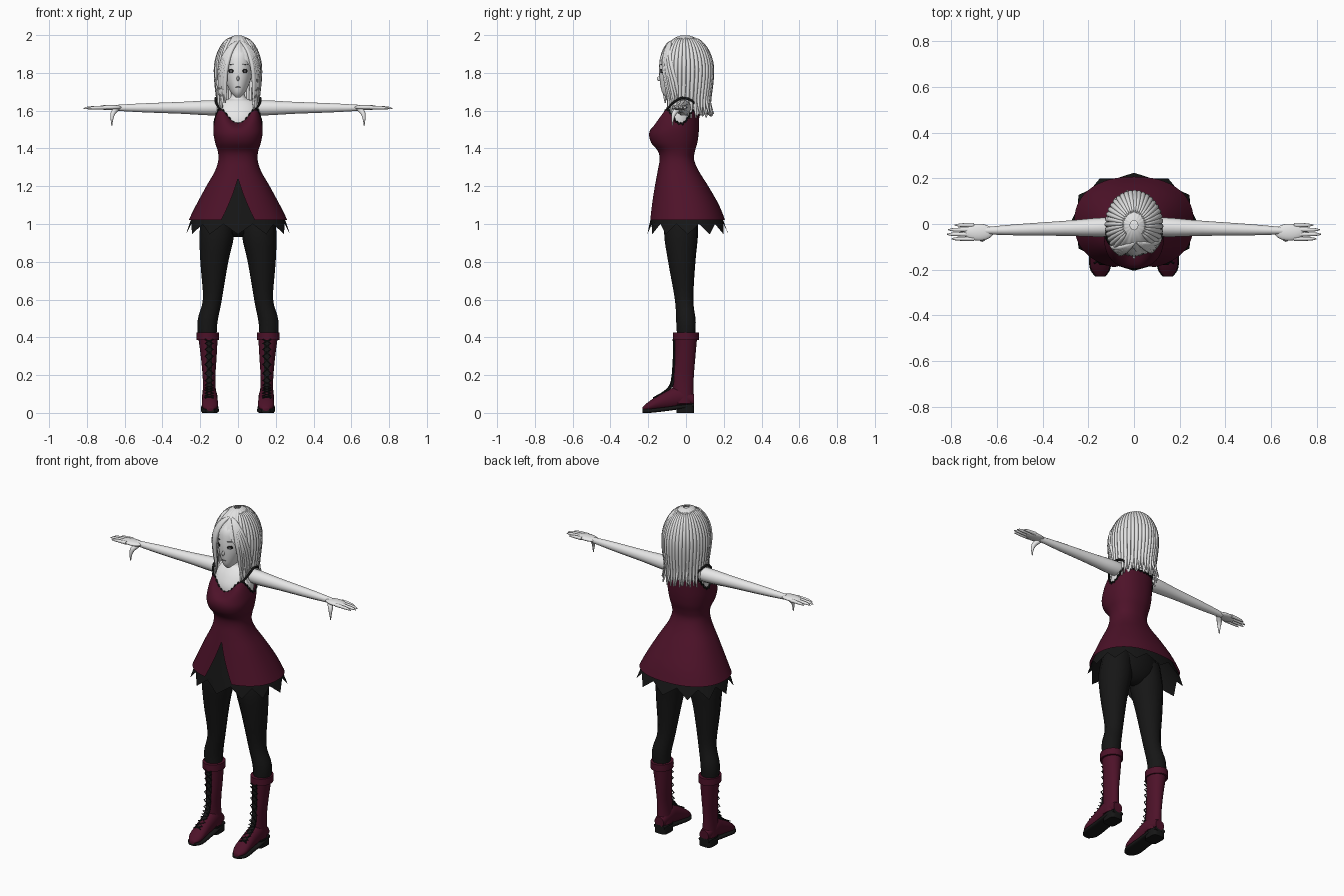
import bpy, bmesh, random
from math import sin, cos, pi, copysign, radians, sqrt

random.seed(4)
if "Cube" in bpy.data.objects:
    bpy.data.objects.remove(bpy.data.objects["Cube"])


def material(name, *colour):
    made = bpy.data.materials.new(name)
    made.use_nodes = True
    made.diffuse_color = (*colour, 1)
    made.node_tree.nodes["Principled BSDF"].inputs["Base Color"].default_value = (*colour, 1)
    return made


skin = material("pale skin", .8, .8, .8)
silver = material("silver hair", .76, .76, .76)
wine = material("dark wine cloth", .075, .006, .022)
black = material("black cloth", .008, .008, .008)
grey = material("grey iris", .12, .12, .13)


def smooth(rows, steps):
    """Pass a smooth path through rows of numbers."""
    if steps == 1:
        return rows
    path = []
    for i in range(len(rows) - 1):
        before, start, end = rows[max(i - 1, 0)], rows[i], rows[i + 1]
        after = rows[min(i + 2, len(rows) - 1)]
        for step in range(steps):
            t = step / steps
            path.append([q + t / 2 * (r - p + t * (2 * p - 5 * q + 4 * r - s + t * (3 * q - p - 3 * r + s)))
                         for p, q, r, s in zip(before, start, end, after)])
    return path + [rows[-1]]


def add_object(name, data):
    obj = bpy.data.objects.new(name, data)
    bpy.context.collection.objects.link(obj)
    bpy.ops.object.select_all(action="DESELECT")
    obj.select_set(True)
    bpy.context.view_layer.objects.active = obj
    return obj


def add_mirror(mirror):
    if mirror:
        bpy.context.object.modifiers.new("Mirror", "MIRROR").use_mirror_merge = False


def ring_point(row, angle, power):
    """Point on an oval; a short row is (position, half width, low, high)."""
    if len(row) == 4:
        row = (row[0], -row[1], *row[1:])
    position, left, right, low, high = row
    across, along = [copysign(abs(w) ** power, w) for w in (sin(angle), -cos(angle))]
    return (left + right + (right - left) * across) / 2, (low + high + (high - low) * along) / 2, position


def loft(name, rows, mat, axis="z", sides=28, steps=4, power=1, gap=None, warp=None, cap=True, mirror=False):
    bm = bmesh.new()
    rings = []
    for row in smooth(rows, steps):
        opening = gap(row[0]) if gap else 0
        ring = []
        for i in range(sides + 1):
            angle = opening + (pi - opening) * 2 * i / sides
            a, b, t = ring_point(row, angle, power)
            if warp:
                a, b, t = warp(a, b, t, angle)
            ring.append(bm.verts.new((a, b, t) if axis == "z" else (a, t, b)))
        rings.append(ring)
    for lower, upper in zip(rings, rings[1:]):
        for i in range(sides):
            bm.faces.new((lower[i], lower[i + 1], upper[i + 1], upper[i]))
    if cap:
        bm.faces.new(rings[0][:sides])
        bm.faces.new(rings[-1][:sides])
    bmesh.ops.remove_doubles(bm, verts=bm.verts, dist=.00002)
    bmesh.ops.recalc_face_normals(bm, faces=bm.faces)
    mesh = bpy.data.meshes.new(name)
    bm.to_mesh(mesh)
    bm.free()
    mesh.materials.append(mat)
    add_object(name, mesh)
    bpy.ops.object.shade_smooth_by_angle(angle=radians(50))
    add_mirror(mirror)


def tubes(name, paths, mat, steps=4, mirror=False):
    """Round strands along paths of (x, y, z, radius)."""
    curve = bpy.data.curves.new(name, "CURVE")
    curve.dimensions, curve.bevel_depth, curve.bevel_resolution, curve.use_fill_caps = "3D", 1, 3, True
    for path in paths:
        points = smooth(path, steps)
        spline = curve.splines.new("POLY")
        spline.points.add(len(points) - 1)
        for point, (x, y, z, radius) in zip(spline.points, points):
            point.co, point.radius = (x, y, z, 1), radius
    curve.materials.append(mat)
    add_object(name, curve)
    bpy.ops.object.convert(target="MESH")
    add_mirror(mirror)


def oval(name, location, size, mat, turn=0, mirror=True):
    bpy.ops.mesh.primitive_uv_sphere_add(segments=24, ring_count=12, radius=1)
    obj = bpy.context.object
    obj.name = name
    obj.data.materials.append(mat)
    bpy.ops.object.shade_smooth()
    obj.scale, obj.location, obj.rotation_euler = size, location, (0, 0, turn)
    bpy.ops.object.transform_apply(location=True, rotation=True, scale=True)
    add_mirror(mirror)


# Head, face, neck and upper chest
loft("head", [(1.67, .012, -.105, -.08), (1.7, .04, -.128, 0), (1.77, .07, -.14, .05), (1.84, .08, -.142, .08),
              (1.91, .08, -.125, .09), (1.98, .03, -.05, .03)], skin)
oval("eye", (.037, -.129, 1.81), (.016, .004, .011), black, turn=.6)
oval("iris", (.037, -.132, 1.807), (.008, .003, .008), grey, turn=.6)
oval("eyebrow", (.038, -.13, 1.845), (.02, .003, .002), grey, turn=.6)
oval("nose", (0, -.14, 1.77), (.007, .013, .014), skin, mirror=False)
oval("mouth", (0, -.133, 1.725), (.014, .003, .002), grey, mirror=False)
loft("chest", [(1.46, .1, -.12, .05), (1.55, .118, -.125, .055), (1.61, .117, -.1, .05), (1.65, .09, -.07, .04),
               (1.67, .04, -.05, .025), (1.74, .036, -.05, .02)], skin)

# Arms and hands
tubes("arm", [[(x, -.01 - .03 * x, 1.615, radius) for x, radius in
               ((.06, .035), (.14, .042), (.3, .033), (.5, .025), (.65, .016))]], skin, mirror=True)
oval("palm", (.68, -.036, 1.617), (.065, .037, .014), skin)
digits = []
for i in range(4):
    y, tip = .02 * i - .065, .82 - .012 * (i - 1.3) ** 2
    digits.append([(.7, y, 1.617, .01), (tip - .03, y, 1.615, .008), (tip, y, 1.61, .002)])
digits.append([(.64, -.04, 1.61, .013), (.66, -.06, 1.59, .014), (.667, -.07, 1.56, .008), (.668, -.07, 1.52, .002)])
tubes("fingers", digits, skin, mirror=True)

# Dress with a shaped neckline and a front slit
dress = [(1.02, .262, -.197, .207), (1.1, .222, -.183, .175), (1.2, .168, -.165, .118), (1.28, .122, -.15, .068),
         (1.34, .104, -.14, .043), (1.385, .107, -.148, .047), (1.43, .121, -.184, .06), (1.48, .13, -.195, .067),
         (1.53, .13, -.17, .07), (1.57, .126, -.126, .07)]
fullness = .88


def rim_height(angle):
    return 1.61 if cos(angle) < -.7 else 1.573 - .038 * cos(4 * angle)


def neckline(a, b, t, angle):
    return a, b, t + (rim_height(angle) - 1.57) * max(0, (t - 1.5) / .07)


def rim(angle, drop=0):
    a, b, _ = ring_point(dress[-1], angle, fullness)
    return a, b, rim_height(angle) - drop, .005


loft("dress", dress, wine, sides=64, power=fullness, warp=neckline, cap=False,
     gap=lambda z: max(0, 1.24 - z) * 1.35)
tubes("neckline_trim", [[rim(i * pi / 40, .01 * (i % 2)) for i in range(81)]], black, steps=1)
tubes("shoulder_strap", [[rim(.85), (.115, -.07, 1.64, .006), (.117, -.02, 1.667, .007),
                          (.108, .035, 1.65, .006), rim(2.45)]], black, mirror=True)


# Underskirt with a pointed hem
def pointed_hem(a, b, t, angle):
    if t > 1:
        return a, b, t
    if round(angle * 12 / pi) % 2:
        return a * .95, b * .95, t + .035
    return a * 1.03, b * 1.04, t - .02


lining = [(z, width - .012, front + .008, back - .01) for z, width, front, back in dress[:4]]
loft("underskirt", [(.965, .268, -.197, .216)] + lining, black, sides=24, steps=1, power=fullness,
     warp=pointed_hem, cap=False)

# Hips and legs
oval("hips", (0, -.015, 1.07), (.16, .09, .14), black, mirror=False)
tubes("leg", [[(.16, 0, .38, .047), (.162, 0, .48, .053), (.136, -.01, .6, .05), (.126, -.022, .8, .074),
               (.112, -.026, .95, .092), (.1, -.02, 1.08, .08)]], black, mirror=True)

# Boots
loft("boot_shaft", [(.05, .11, .19, -.07, .04), (.17, .12, .186, -.07, .04), (.3, .113, .197, -.06, .05),
                    (.41, .107, .212, -.06, .06)], wine, mirror=True)
loft("boot_cuff", [(z, .1, .22, -.068, .068) for z in (.385, .425)], wine, steps=1, mirror=True)
foot = [(-.23, .13, .165, .01, .03), (-.19, .107, .19, .01, .065), (-.1, .108, .19, .02, .12),
        (-.03, .11, .19, .03, .14), (.043, .12, .18, .04, .1)]
loft("boot_foot", foot, wine, axis="y", mirror=True)
loft("boot_sole", [(y, left - .005, right + .005, low - .01, low + .012) for y, left, right, low, _ in foot],
     black, axis="y", power=.6, mirror=True)
loft("boot_heel", [(z, .11, .19, -.05, .043) for z in (0, .045)], black, steps=1, power=.5, mirror=True)
instep = [(.08, -.17), (.12, -.105), (.17, -.075), (.3, -.064), (.39, -.065)]
loft("boot_tongue", [(z, .138, .168, y, y + .016) for z, y in instep], black, power=.6, mirror=True)
tubes("boot_laces", [[(.153 + side * (-1) ** i * .022, y - .002, z, .0035)
                      for i, (z, y) in enumerate(smooth(instep, 3))] for side in (1, -1)],
      black, steps=1, mirror=True)


# Hair shell, open around the face
def shell(z):
    """Fullness of the hair: a dome that narrows slowly below."""
    return sqrt(max(0, 1 - ((z - 1.8) * 5) ** 2)) if z > 1.8 else 1 - .6 * (1.8 - z)


def grooves(a, b, t, angle):
    ripple = sin(angle * 17)
    swell = 1 + .025 * ripple
    return a * swell, b * swell, t + (.018 * ripple if t < 1.62 else 0)


heights = [1.59 + .408 * sin(i * pi / 40) for i in range(21)]
loft("hair_shell", [(z, .12 * shell(z), -.005 - .143 * shell(z), -.005 + .143 * shell(z)) for z in heights],
     silver, sides=120, steps=1, warp=grooves, cap=False, gap=lambda z: min(.85, max(0, 1.935 - z) * 5.5))

# Long locks that follow the shell and flick out at the tips
locks = []
for i in range(30):
    angle = .85 + (pi - .85) * 2 * i / 29
    tip = 1.565 + .05 * max(0, cos(angle)) + random.uniform(-.01, .02)
    lock = []
    for step in range(9):
        t = step / 8
        z = 1.985 - (1.985 - tip) * t ** 1.5
        spread = shell(z) + (random.uniform(.08, .22) if step == 8 else 0)
        turn = angle + .05 * sin(pi * t)
        lock.append((.118 * spread * sin(turn), -.004 - .143 * spread * cos(turn), z,
                     .002 + .01 * sqrt(sin(pi * t * .99))))
    locks.append(lock)
tubes("hair_locks", locks, silver, steps=3)

# Fringe swept from the parting and framing the face
fringe = []
for side in (1, -1):
    for i in range(6):
        strand = []
        for step in range(8):
            t = step / 7
            z = 1.97 - (.33 - .015 * (i % 3)) * t ** 1.5
            x = .008 + side * (.075 + .006 * i) * sin(pi / 2 * min(1, 1.3 * t))
            depth = sqrt(max(.1, 1 - (x / (.125 * shell(z))) ** 2))
            strand.append((x, -.15 * shell(z) * depth, z, .002 + .01 * sqrt(sin(pi * t * .99))))
        fringe.append(strand)
tubes("hair_fringe", fringe, silver, steps=3)
